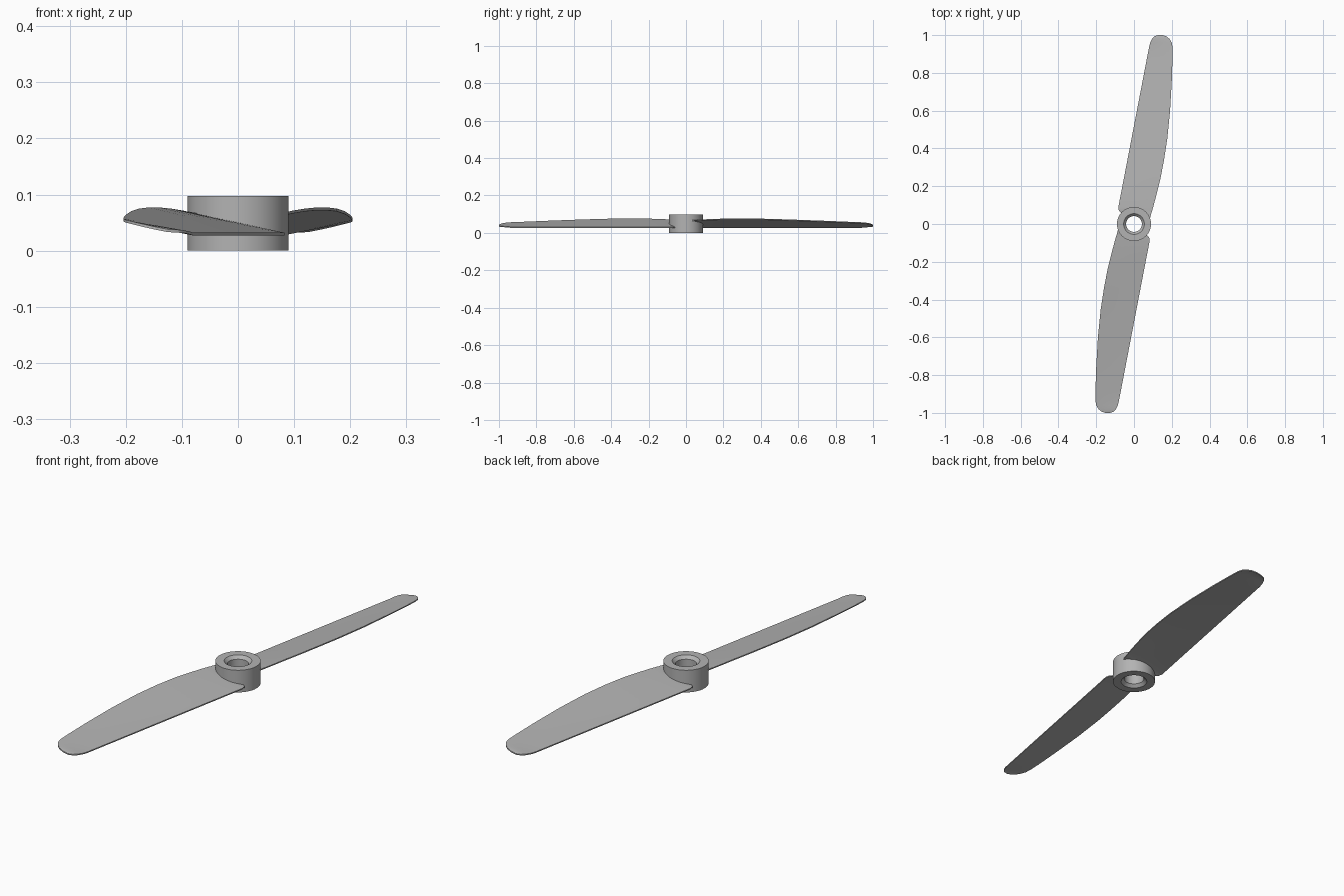
import bpy
import bmesh
import math

default_cube = bpy.data.objects.get("Cube")
if default_cube:
    bpy.data.objects.remove(default_cube, do_unlink=True)

# Single plain grey plastic
grey = bpy.data.materials.new("grey_plastic")
grey.use_nodes = True
colour = (0.45, 0.45, 0.45, 1)
grey.diffuse_color = colour
grey.node_tree.nodes["Principled BSDF"].inputs["Base Color"].default_value = colour


def finish(bm, name):
    """Turn a bmesh into a smooth-shaded grey object with sharp edges kept."""
    bmesh.ops.recalc_face_normals(bm, faces=bm.faces)
    mesh = bpy.data.meshes.new(name)
    bm.to_mesh(mesh)
    bm.free()
    mesh.materials.append(grey)
    obj = bpy.data.objects.new(name, mesh)
    bpy.context.collection.objects.link(obj)
    bpy.ops.object.select_all(action="DESELECT")
    bpy.context.view_layer.objects.active = obj
    obj.select_set(True)
    bpy.ops.object.shade_smooth_by_angle(angle=math.radians(30))
    return obj


def make_hub(segments=64):
    """Lathe a ring with a bore chamfered at both ends."""
    outer, mouth, bore, height, chamfer = 0.09, 0.055, 0.042, 0.097, 0.013
    profile = [(outer, 0), (outer, height), (mouth, height),
               (bore, height - chamfer), (bore, chamfer), (mouth, 0)]
    bm = bmesh.new()
    rings = []
    for i in range(segments):
        a = math.tau * i / segments
        rings.append([bm.verts.new((r * math.cos(a), r * math.sin(a), z))
                      for r, z in profile])
    for i, ring in enumerate(rings):
        following = rings[(i + 1) % segments]
        for j in range(len(profile)):
            k = (j + 1) % len(profile)
            bm.faces.new((ring[j], following[j], following[k], ring[k]))
    return finish(bm, "hub")


def straight(y):
    """Plan position of the straight edge."""
    return -0.1 + 0.192 * y


# Blade sections: y, straight edge x, curved edge x, curved edge z
LOW = 0.032
SECTIONS = [
    (0.02, 0.065, 0.082, 0.068), (0.05, 0.04, 0.09, 0.07),
    (0.058, -0.068, 0.092, 0.07), (0.07, -0.08, 0.096, 0.071),
    (0.09, -0.083, 0.102, 0.072),
    (0.16, straight(0.16), 0.12, 0.075), (0.24, straight(0.24), 0.14, 0.077),
    (0.34, straight(0.34), 0.159, 0.077), (0.45, straight(0.45), 0.176, 0.075),
    (0.6, straight(0.6), 0.191, 0.07), (0.76, straight(0.76), 0.2, 0.064),
    (0.88, straight(0.88), 0.204, 0.059), (0.935, straight(0.935), 0.204, 0.057),
    (0.96, 0.086, 0.2, 0.055), (0.98, 0.095, 0.188, 0.052),
    (0.993, 0.107, 0.172, 0.048), (1.0, 0.125, 0.15, 0.043),
]


def make_blade(name, turn, columns=6, thickness=0.005):
    """Loft a thin twisted plate through the sections; turn is 1 or -1."""
    bm = bmesh.new()
    grid = []
    for y, xa, xb, zb in SECTIONS:
        # Beside the bore the section is only the high end of the chord
        za = 0.063 if y < 0.03 else 0.06 if y < 0.055 else LOW
        if y > 0.94:
            za = LOW + (y - 0.94) * 0.1
        row = []
        for j in range(columns + 1):
            t = j / columns
            row.append(bm.verts.new((turn * (xa + (xb - xa) * t), turn * y,
                                     za + (zb - za) * t)))
        grid.append(row)
    for near, far in zip(grid, grid[1:]):
        for j in range(columns):
            bm.faces.new((near[j], near[j + 1], far[j + 1], far[j]))
    # Straight-down extrusion gives the underside and the rim
    top = bm.faces[:]
    lower = bmesh.ops.extrude_face_region(bm, geom=top, use_keep_orig=True)
    verts = [v for v in lower["geom"] if isinstance(v, bmesh.types.BMVert)]
    bmesh.ops.translate(bm, verts=verts, vec=(0, 0, -thickness))
    return finish(bm, name)


make_hub()
make_blade("back_blade", 1)
make_blade("front_blade", -1)
